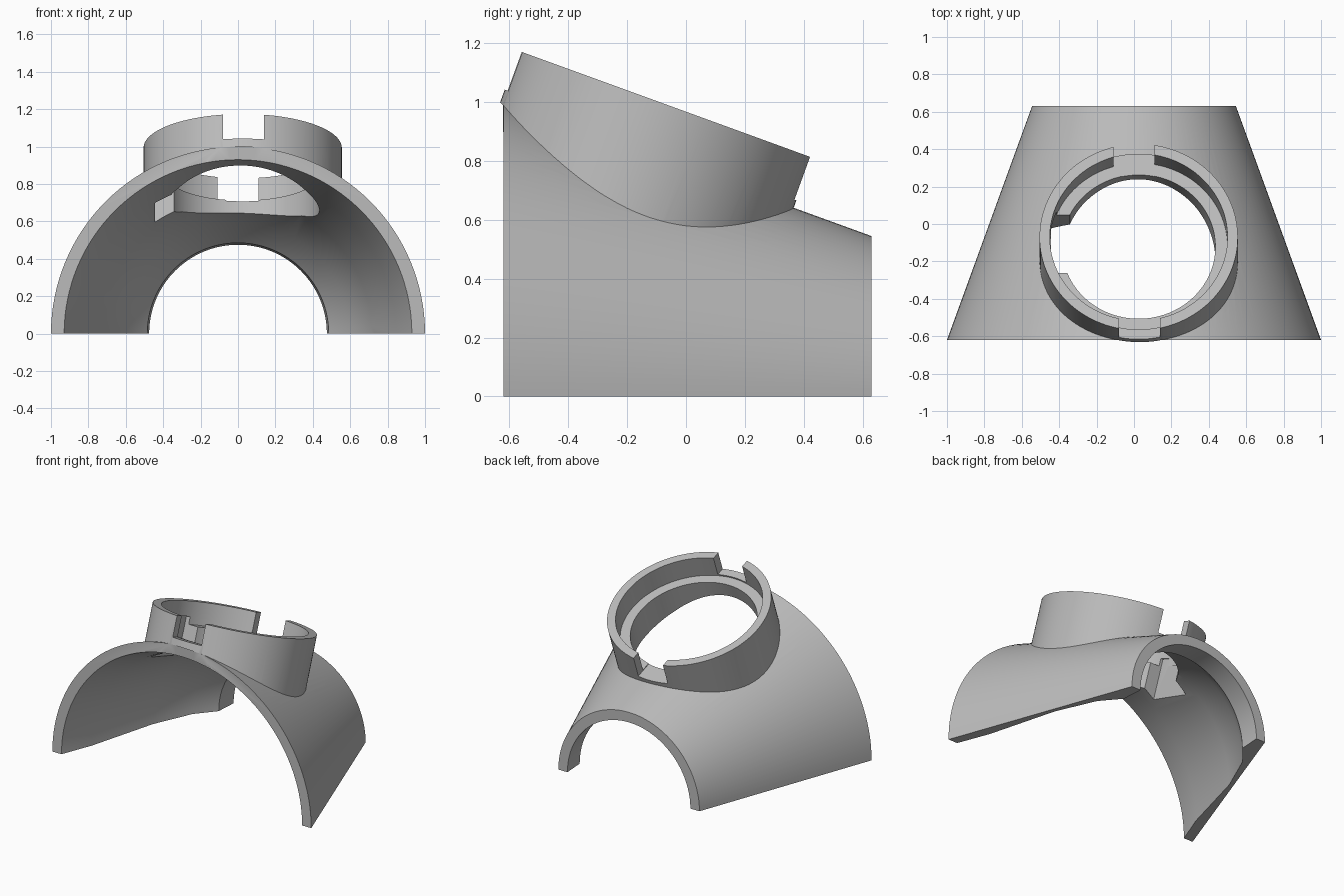
import bpy, bmesh, math
from mathutils import Matrix

if "Cube" in bpy.data.objects:
    bpy.data.objects.remove(bpy.data.objects["Cube"], do_unlink=True)

grey = bpy.data.materials.new("plain_grey")
grey.use_nodes = True
GREY = (0.5, 0.5, 0.5, 1)
grey.diffuse_color = GREY
grey.node_tree.nodes["Principled BSDF"].inputs["Base Color"].default_value = GREY

# Local frames: tunnel runs along +y, collar leans back with the tunnel roof
TUNNEL = Matrix.Rotation(math.radians(-90), 4, 'X')
COLLAR = Matrix.Translation((0.025, -0.07, 0.993)) @ Matrix.Rotation(math.radians(-20), 4, 'X')


def finish(name, bm, matrix):
    bmesh.ops.transform(bm, matrix=matrix, verts=bm.verts)
    bmesh.ops.recalc_face_normals(bm, faces=bm.faces)
    mesh = bpy.data.meshes.new(name)
    bm.to_mesh(mesh)
    bm.free()
    mesh.materials.append(grey)
    obj = bpy.data.objects.new(name, mesh)
    bpy.context.scene.collection.objects.link(obj)
    return obj


def turned(name, profile, matrix, sides=128):
    """Solid of revolution from (radius, height) points."""
    bm = bmesh.new()
    rings = []
    for r, h in profile:
        angles = [2 * math.pi * i / sides for i in range(sides)]
        rings.append([bm.verts.new((r * math.cos(a), r * math.sin(a), h)) for a in angles])
    for low, high in zip(rings, rings[1:]):
        for i in range(sides):
            j = (i + 1) % sides
            bm.faces.new((low[i], low[j], high[j], high[i]))
    bm.faces.new(rings[0][::-1])
    bm.faces.new(rings[-1])
    return finish(name, bm, matrix)


def box(name, x, y, z, matrix=Matrix()):
    bm = bmesh.new()
    bmesh.ops.create_cube(bm, size=1)
    for v in bm.verts:
        v.co = [lim[0] if c < 0 else lim[1] for c, lim in zip(v.co, (x, y, z))]
    return finish(name, bm, matrix)


def combine(target, tool, operation):
    mod = target.modifiers.new(tool.name, 'BOOLEAN')
    mod.operation = operation
    mod.solver = 'EXACT'
    mod.object = tool
    tool.hide_render = True
    graph = bpy.context.evaluated_depsgraph_get()
    mesh = bpy.data.meshes.new_from_object(target.evaluated_get(graph))
    target.modifiers.clear()
    target.data = mesh
    bpy.data.objects.remove(tool, do_unlink=True)


# Tapered tunnel body and the leaning collar that grows out of it
body = turned("tapered_arch_with_collar", [(1, -0.62), (0.545, 0.63)], TUNNEL)
combine(body, turned("collar", [(0.53, -0.65), (0.53, 0)], COLLAR), 'UNION')

# Hollow inside with a slight relief and a narrow lip at the small end
cavity = [(1, -1.2), (1, -0.621), (0.93, -0.621), (0.845, -0.4), (0.715, 0.08),
          (0.595, 0.35), (0.485, 0.48), (0.475, 0.63), (0.475, 0.8)]
cutters = [
    turned("cavity", cavity, TUNNEL),
    box("ground_cut", (-2, 2), (-2, 2), (-2, 0)),
    # Stepped bore leaving a shelf ring inside the collar
    turned("bore", [(0.41, -0.7), (0.41, -0.1), (0.475, -0.15), (0.475, 0.1)][:1]
           + [(0.41, -0.15), (0.475, -0.15), (0.475, 0.1)], COLLAR),
    # Rim notches and the side slot through the shelf
    box("front_notch", (-0.105, 0.115), (-0.8, -0.4), (-0.14, 0.1), COLLAR),
    box("back_notch", (-0.135, 0.085), (0.4, 0.8), (-0.155, 0.1), COLLAR),
    box("side_slot", (-0.468, -0.2), (-0.15, 0.18), (-0.65, -0.1), COLLAR),
]
for cutter in cutters:
    combine(body, cutter, 'DIFFERENCE')

# Smooth curved walls, sharp rims
bpy.ops.object.select_all(action='DESELECT')
body.select_set(True)
bpy.context.view_layer.objects.active = body
bpy.ops.object.shade_smooth_by_angle(angle=math.radians(30))
